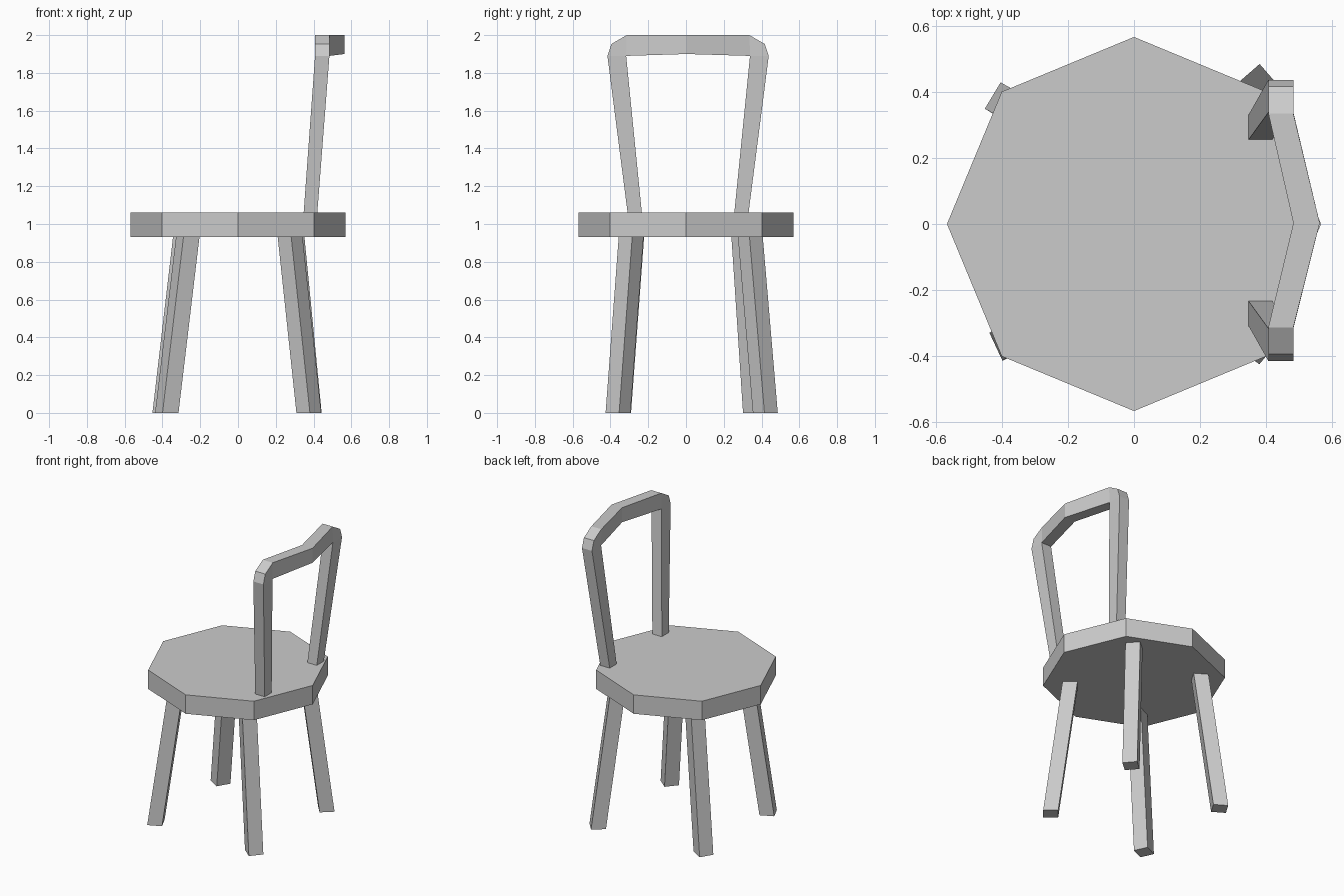
import bpy, bmesh, math

if "Cube" in bpy.data.objects:
    bpy.data.objects.remove(bpy.data.objects["Cube"])


def loft(name, sections):
    """Join a row of four-point sections into a closed, flat-shaded bar."""
    bm = bmesh.new()
    rings = [[bm.verts.new(p) for p in s] for s in sections]
    for a, b in zip(rings, rings[1:]):
        for i in range(4):
            j = (i + 1) % 4
            bm.faces.new((a[i], a[j], b[j], b[i]))
    bm.faces.new(rings[0])
    bm.faces.new(rings[-1])
    bmesh.ops.remove_doubles(bm, verts=bm.verts[:], dist=0.0005)
    bmesh.ops.recalc_face_normals(bm, faces=bm.faces[:])
    mesh = bpy.data.meshes.new(name)
    bm.to_mesh(mesh)
    bm.free()
    obj = bpy.data.objects.new(name, mesh)
    bpy.context.collection.objects.link(obj)
    return obj


# Octagonal seat slab, corners on the axes
bpy.ops.mesh.primitive_cylinder_add(vertices=8, radius=0.568, depth=0.13,
                                    location=(0, 0, 0.995))
bpy.context.object.name = "seat"


# Splayed square legs: foot centre, twist in degrees, lean towards the seat
def leg(name, x, y, twist, lean_x, lean_y, top=0.94, r=0.066):
    def ring(cx, cy, z):
        angles = [math.radians(twist + 90 * i) for i in range(4)]
        return [(cx + r * math.cos(a), cy + r * math.sin(a), z) for a in angles]
    loft(name, [ring(x, y, 0), ring(x + lean_x, y + lean_y, top)])


leg("front_right_leg", 0.375, -0.36, 5, -0.10, 0.07)
leg("front_left_leg", -0.377, -0.353, 70, 0.112, 0.07)
leg("back_right_leg", 0.377, 0.42, -4, -0.092, -0.08)
leg("back_left_leg", -0.389, 0.366, 14, 0.11, -0.062)


# Back frame: (outer y, outer z, inner y, inner z, front x, back x)
half = [
    (0.319, 1.05, 0.244, 1.05, 0.347, 0.419),
    (0.427, 1.89, 0.328, 1.89, 0.408, 0.484),
    (0.406, 1.953, 0.328, 1.89, 0.408, 0.484),
    (0.325, 2.0, 0.328, 1.89, 0.408, 0.484),
]
centre_y = 0.011


def section(oy, oz, iy, iz, x0, x1, side=1):
    oy, iy = centre_y + side * oy, centre_y + side * iy
    return [(x0, oy, oz), (x1, oy, oz), (x1, iy, iz), (x0, iy, iz)]


middle = section(-0.008, 2.0, -0.008, 1.9, 0.484, 0.564)
loft("back_frame",
     [section(*s, side=-1) for s in half] + [middle]
     + [section(*s) for s in reversed(half)])
